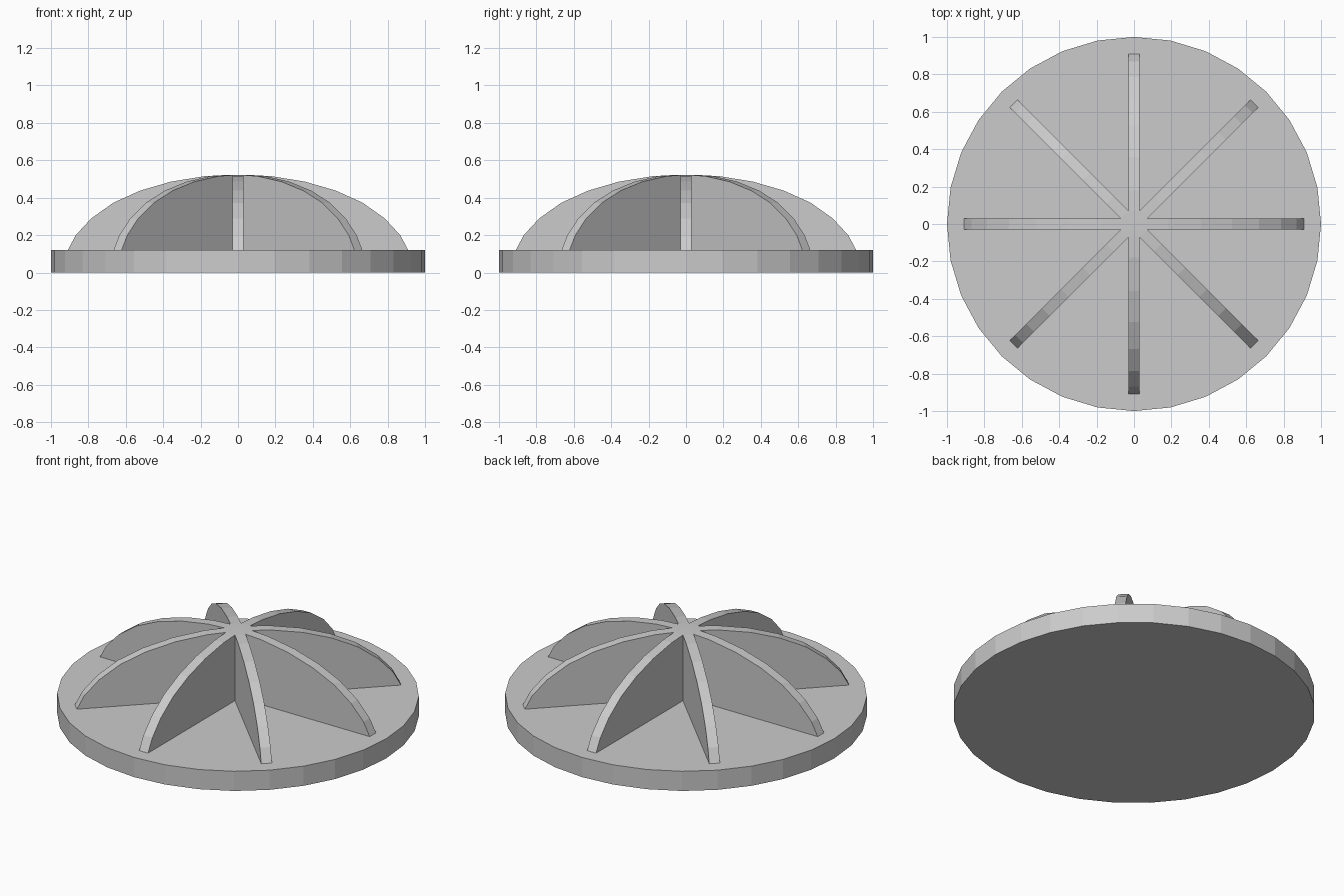
import bpy, bmesh
from math import pi, sin, cos, tan

if "Cube" in bpy.data.objects:
    bpy.data.objects.remove(bpy.data.objects["Cube"])

BASE_TOP = 0.12
HALF = 0.03                      # half thickness of a fin
INNER = HALF / tan(pi / 8)       # radius where neighbouring fins meet


def make_object(name, bm):
    bmesh.ops.recalc_face_normals(bm, faces=bm.faces[:])
    mesh = bpy.data.meshes.new(name)
    bm.to_mesh(mesh)
    bm.free()
    ob = bpy.data.objects.new(name, mesh)
    bpy.context.collection.objects.link(ob)
    return ob


# Flat 32-sided base disc
bpy.ops.mesh.primitive_cylinder_add(vertices=32, radius=1, depth=BASE_TOP,
                                    location=(0, 0, BASE_TOP / 2))
bpy.context.object.name = "base_disc"

# Domed outline of one fin: (radius, height), from the centre outwards
outline = [(INNER, 0.521), (0.18, 0.515), (0.358, 0.486), (0.523, 0.438),
           (0.667, 0.373), (0.785, 0.289), (0.868, 0.199), (0.91, BASE_TOP)]

# Eight radial fins joined in a star at the centre
bm = bmesh.new()
for k in range(8):
    a = k * pi / 4

    def vert(r, side, z):
        return bm.verts.new((r * cos(a) - side * sin(a),
                             r * sin(a) + side * cos(a), z))

    rows = [[vert(r, s, z) for r, z in outline] for s in (-HALF, HALF)]
    right, left = rows
    # Curved top strip
    for i in range(len(outline) - 1):
        bm.faces.new((right[i], right[i + 1], left[i + 1], left[i]))
    # Upright side walls
    for row, s in zip(rows, (-HALF, HALF)):
        bm.faces.new(row + [vert(INNER, s, BASE_TOP)])
    # Wedge of the central hub
    bm.faces.new((vert(0, 0, 0.522), right[0], left[0]))
bmesh.ops.remove_doubles(bm, verts=bm.verts[:], dist=0.0005)
# Close the underside, which rests on the disc
bmesh.ops.holes_fill(bm, edges=[e for e in bm.edges if e.is_boundary], sides=0)
make_object("radial_fins", bm)
